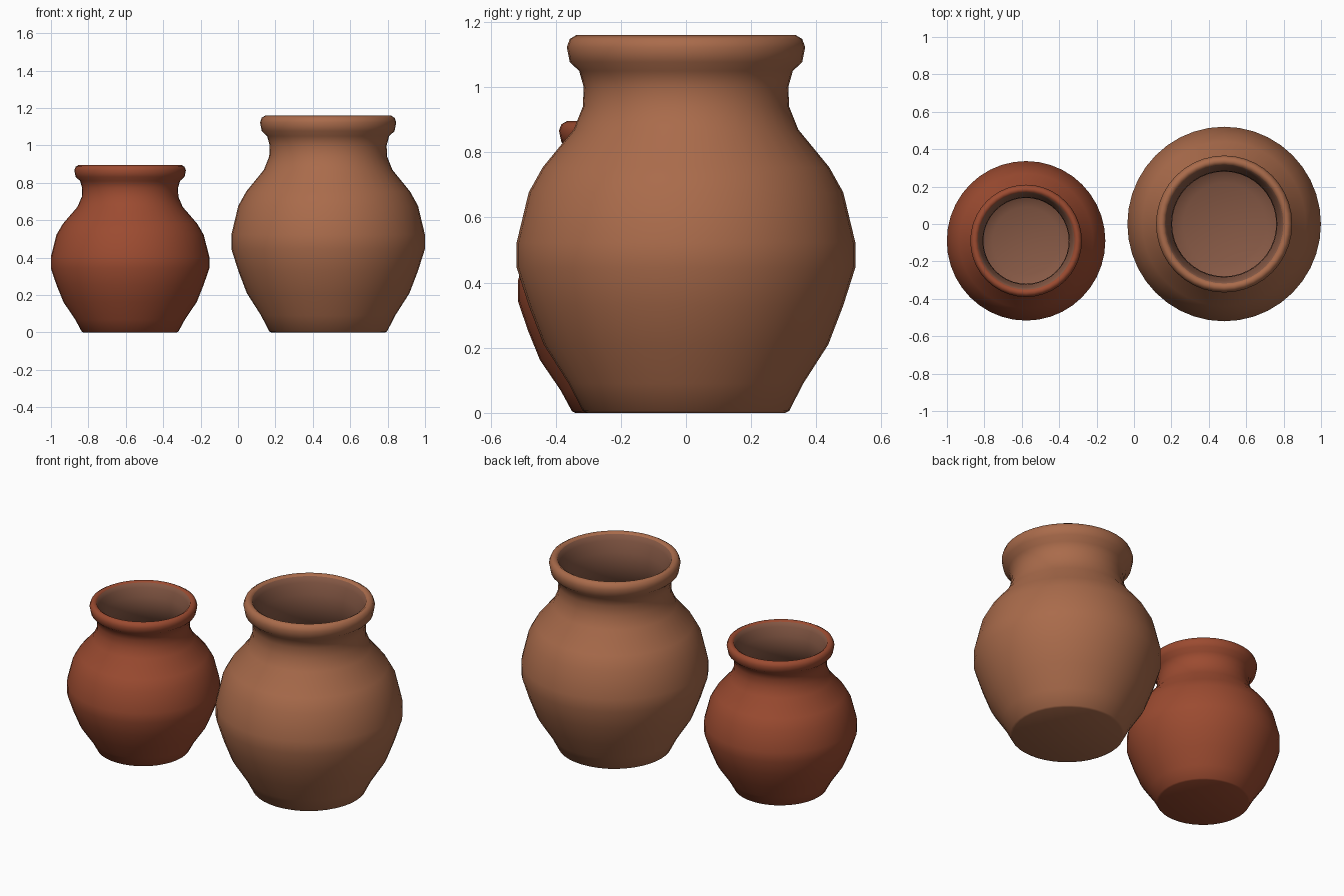
import bpy, bmesh, math

cube = bpy.data.objects.get("Cube")
if cube:
    bpy.data.objects.remove(cube, do_unlink=True)

SEGMENTS = 40


def material(name, rgb):
    m = bpy.data.materials.new(name)
    m.use_nodes = True
    m.diffuse_color = (*rgb, 1)
    m.node_tree.nodes["Principled BSDF"].inputs["Base Color"].default_value = (*rgb, 1)
    return m


tan_clay = material("tan clay", (0.40, 0.147, 0.07))
red_clay = material("red clay", (0.33, 0.07, 0.03))
inner_clay = material("inner clay", (0.24, 0.10, 0.06))

# Outer wall from foot to rolled lip: (radius, height)
outer = [(0.305, 0), (0.317, 0.006), (0.36, 0.09), (0.437, 0.21), (0.483, 0.33),
         (0.52, 0.446), (0.52, 0.523), (0.483, 0.677), (0.44, 0.754), (0.345, 0.87),
         (0.317, 0.94), (0.314, 1.0), (0.328, 1.05), (0.357, 1.077), (0.366, 1.123),
         (0.357, 1.148), (0.337, 1.16), (0.318, 1.148)]
# Inner wall from the lip down to the floor
inner = [(0.305, 1.115), (0.284, 1.05), (0.28, 0.97), (0.31, 0.87), (0.40, 0.75),
         (0.445, 0.67), (0.483, 0.52), (0.48, 0.44), (0.44, 0.32), (0.38, 0.19),
         (0.31, 0.09), (0.22, 0.05)]


def make_pot(name, clay, location, scale):
    """Revolve the wall profile and close the foot and the inner floor."""
    bm = bmesh.new()
    rings = []
    for r, z in outer + inner:
        ring = []
        for i in range(SEGMENTS):
            a = math.tau * i / SEGMENTS
            ring.append(bm.verts.new((r * math.cos(a), r * math.sin(a), z)))
        rings.append(ring)

    for level, (low, high) in enumerate(zip(rings, rings[1:])):
        for i in range(SEGMENTS):
            j = (i + 1) % SEGMENTS
            face = bm.faces.new((low[i], low[j], high[j], high[i]))
            face.material_index = int(level >= len(outer) - 1)

    # Foot and floor as fans around a centre point
    for ring, z, slot in ((rings[0][::-1], 0, 0), (rings[-1], 0.045, 1)):
        centre = bm.verts.new((0, 0, z))
        for i in range(SEGMENTS):
            face = bm.faces.new((ring[i], ring[(i + 1) % SEGMENTS], centre))
            face.material_index = slot

    bmesh.ops.recalc_face_normals(bm, faces=bm.faces)
    for face in bm.faces:
        face.smooth = True
    mesh = bpy.data.meshes.new(name)
    bm.to_mesh(mesh)
    bm.free()
    mesh.materials.append(clay)
    mesh.materials.append(inner_clay)
    pot = bpy.data.objects.new(name, mesh)
    pot.location = location
    pot.scale = scale
    bpy.context.collection.objects.link(pot)


make_pot("large_pot", tan_clay, (0.482, 0, 0), (0.995, 1, 1))
make_pot("small_pot", red_clay, (-0.577, -0.09, 0), (0.815, 0.82, 0.772))
